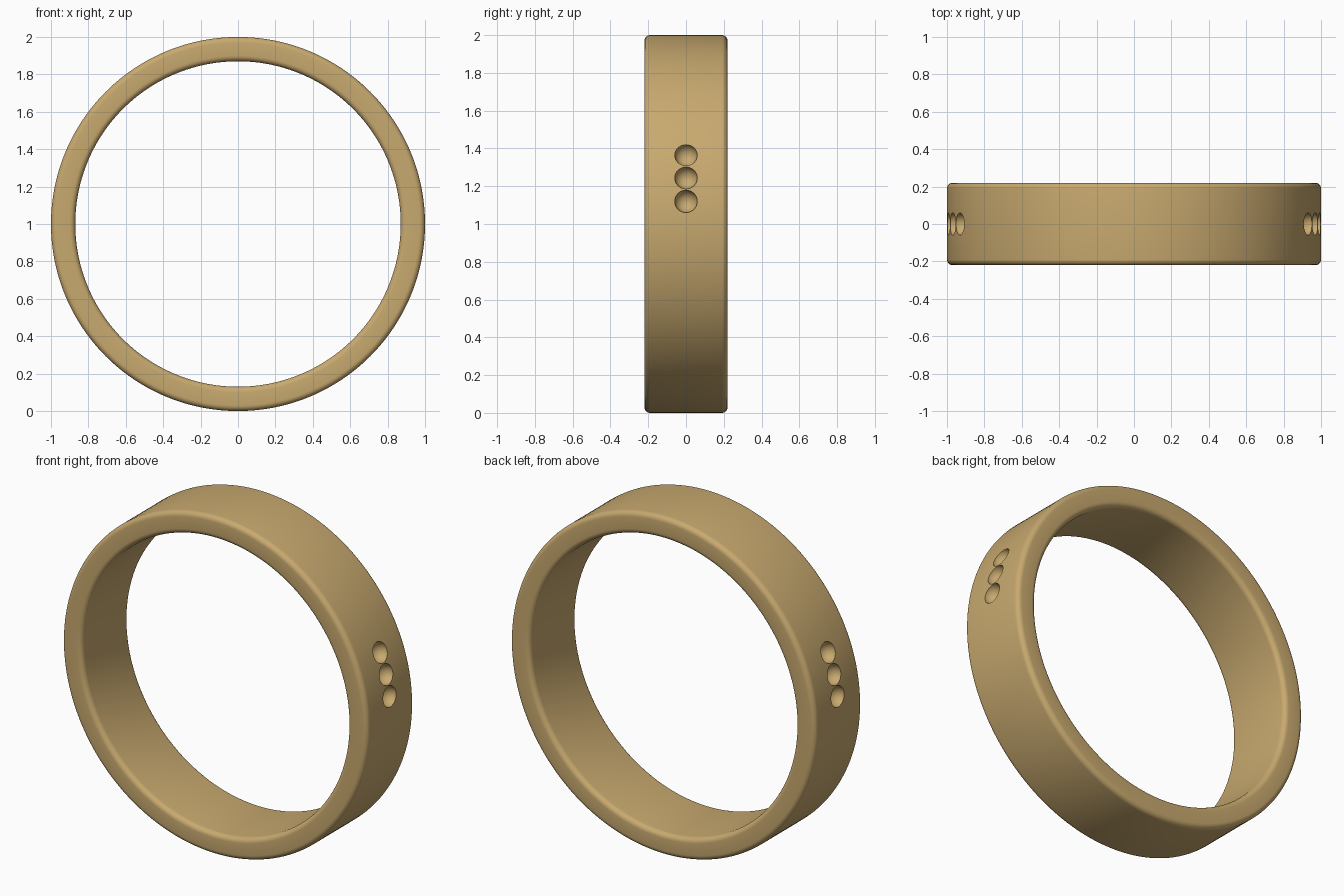
import bpy, bmesh, math
from mathutils import Matrix

if "Cube" in bpy.data.objects:
    bpy.data.objects.remove(bpy.data.objects["Cube"])

R_OUT, R_IN, HALF_W, FILLET, SEG = 1.0, 0.87, 0.22, 0.03, 192


def new_object(name, bm):
    mesh = bpy.data.meshes.new(name)
    bmesh.ops.recalc_face_normals(bm, faces=bm.faces)
    bm.to_mesh(mesh)
    bm.free()
    ob = bpy.data.objects.new(name, mesh)
    bpy.context.collection.objects.link(ob)
    return ob


# Band: rounded rectangle section revolved about the y axis
bm = bmesh.new()
section = []
corners = [(R_OUT - FILLET, HALF_W - FILLET, 0), (R_IN + FILLET, HALF_W - FILLET, 90),
           (R_IN + FILLET, -HALF_W + FILLET, 180), (R_OUT - FILLET, -HALF_W + FILLET, 270)]
for cr, cy, start in corners:
    for k in range(7):
        a = math.radians(start + 15 * k)
        section.append((cr + FILLET * math.cos(a), cy + FILLET * math.sin(a)))
rings = []
for i in range(SEG):
    t = 2 * math.pi * i / SEG
    rings.append([bm.verts.new((r * math.cos(t), y, 1 + r * math.sin(t))) for r, y in section])
n = len(section)
for i in range(SEG):
    a, b = rings[i], rings[(i + 1) % SEG]
    for j in range(n):
        k = (j + 1) % n
        bm.faces.new((a[j], a[k], b[k], b[j]))
band = new_object("ring_band", bm)

# Dimple cutters: three round pits on the upper part of each side
bm = bmesh.new()
for side in (1, -1):
    for deg in (6.9, 14.15, 21.4):
        t = math.radians(deg)
        place = (Matrix.Translation((side * math.cos(t), 0, 1 + math.sin(t)))
                 @ Matrix.Rotation(side * (math.pi / 2 - t), 4, 'Y'))
        bmesh.ops.create_uvsphere(bm, u_segments=32, v_segments=17, radius=0.06, matrix=place)
cutter = new_object("dimple_cutter", bm)
cutter.hide_render = True
cutter.hide_set(True)

# Cut the pits into the band
mod = band.modifiers.new("dimples", 'BOOLEAN')
mod.operation = 'DIFFERENCE'
mod.solver = 'EXACT'
mod.object = cutter
bpy.context.view_layer.objects.active = band
band.select_set(True)
bpy.ops.object.modifier_apply(modifier=mod.name)
bpy.data.objects.remove(cutter)
bpy.ops.object.shade_smooth_by_angle(angle=math.radians(30))

# Gold colour
gold = bpy.data.materials.new("gold")
gold.diffuse_color = (0.58, 0.40, 0.16, 1)
gold.use_nodes = True
gold.node_tree.nodes["Principled BSDF"].inputs["Base Color"].default_value = gold.diffuse_color
band.data.materials.clear()
band.data.materials.append(gold)
